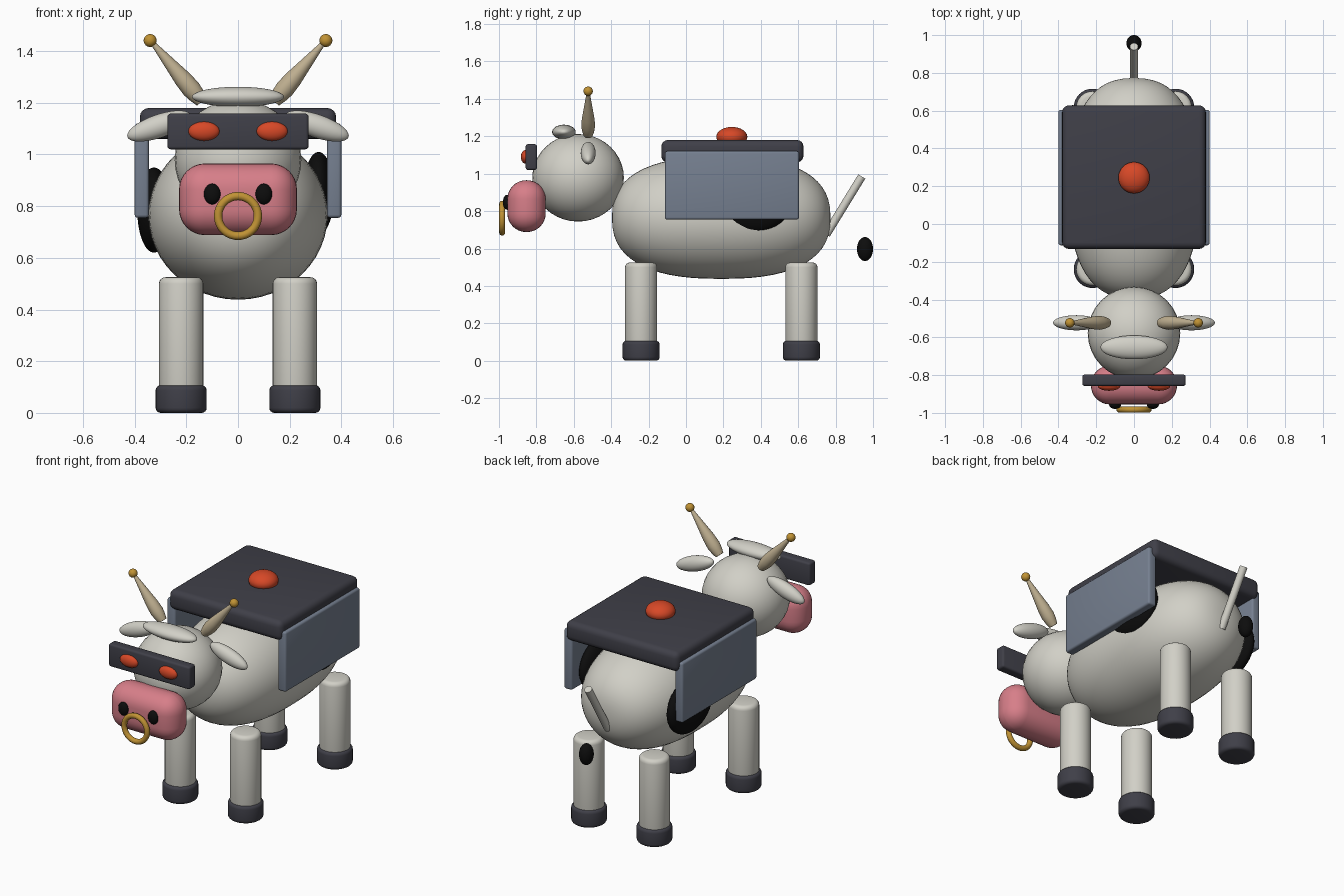
import bpy, bmesh, math
from mathutils import Vector, Matrix

if "Cube" in bpy.data.objects:
    bpy.data.objects.remove(bpy.data.objects["Cube"])


def material(name, rgb):
    m = bpy.data.materials.new(name)
    m.diffuse_color = (*rgb, 1)
    m.use_nodes = True
    m.node_tree.nodes["Principled BSDF"].inputs["Base Color"].default_value = m.diffuse_color
    return m


HIDE = material("hide white", (0.64, 0.63, 0.57))
BLACK = material("black", (0.004, 0.004, 0.004))
PINK = material("pink", (0.68, 0.21, 0.25))
DARK = material("dark grey", (0.05, 0.05, 0.065))
SLATE = material("slate blue", (0.18, 0.215, 0.28))
ORANGE = material("orange red", (0.68, 0.065, 0.02))
GOLD = material("gold", (0.53, 0.29, 0.035))
HORN = material("horn tan", (0.52, 0.43, 0.28))


def finish(bm, name, mat):
    bmesh.ops.recalc_face_normals(bm, faces=bm.faces)
    me = bpy.data.meshes.new(name)
    bm.to_mesh(me)
    bm.free()
    me.materials.append(mat)
    ob = bpy.data.objects.new(name, me)
    bpy.context.collection.objects.link(ob)
    bpy.ops.object.select_all(action='DESELECT')
    ob.select_set(True)
    bpy.context.view_layer.objects.active = ob
    bpy.ops.object.shade_smooth_by_angle(angle=math.radians(40))
    return ob


def ellipsoid(name, loc, radii, mat, tilt=0):
    bm = bmesh.new()
    bmesh.ops.create_uvsphere(bm, u_segments=32, v_segments=20, radius=1)
    m = (Matrix.Translation(loc) @ Matrix.Rotation(tilt, 4, 'Y')
         @ Matrix.Diagonal((*radii, 1)))
    bmesh.ops.transform(bm, matrix=m, verts=bm.verts)
    return finish(bm, name, mat)


def rounded_box(name, lo, hi, bevel, mat, segments=3):
    bm = bmesh.new()
    bmesh.ops.create_cube(bm, size=1)
    lo, hi = Vector(lo), Vector(hi)
    for v in bm.verts:
        v.co = Vector([(lo[i] + hi[i]) / 2 + v.co[i] * (hi[i] - lo[i]) for i in range(3)])
    bmesh.ops.bevel(bm, geom=bm.edges[:], offset=bevel, segments=segments,
                    profile=0.5, affect='EDGES')
    return finish(bm, name, mat)


def lathe(name, profile, start, end, mat, scale=(1, 1), n=32):
    """Spin (distance along axis 0..1, radius) points about the line start-end."""
    start, end = Vector(start), Vector(end)
    axis = end - start
    rot = axis.to_track_quat('Z', 'Y').to_matrix()
    bm = bmesh.new()
    rings = []
    for t, r in profile:
        rings.append([bm.verts.new(start + axis * t + rot @ Vector(
            (r * scale[0] * math.cos(a), r * scale[1] * math.sin(a), 0)))
            for a in (2 * math.pi * k / n for k in range(n))])
    for a, b in zip(rings, rings[1:]):
        for k in range(n):
            bm.faces.new((a[k], a[(k + 1) % n], b[(k + 1) % n], b[k]))
    bm.faces.new(rings[0])
    bm.faces.new(rings[-1])
    return finish(bm, name, mat)


def post(name, x, y, z0, z1, r, bevel, mat):
    """Upright cylinder with rounded rims."""
    h = z1 - z0
    steps = [math.pi / 2 * k / 4 for k in range(5)]
    low = [(bevel * (1 - math.sin(a)) / h, r - bevel * (1 - math.cos(a))) for a in steps]
    low.reverse()
    low = [(bevel * (1 - math.cos(a)) / h, r - bevel * (1 - math.sin(a))) for a in steps]
    prof = low + [(1 - t, q) for t, q in reversed(low)]
    return lathe(name, prof, (x, y, z0), (x, y, z1), mat)


def torus(name, loc, major, minor, mat, n=40, m=12):
    """Ring standing in the xz plane."""
    bm = bmesh.new()
    vs = []
    for i in range(n):
        a = 2 * math.pi * i / n
        for j in range(m):
            b = 2 * math.pi * j / m
            r = major + minor * math.cos(b)
            vs.append(bm.verts.new((loc[0] + r * math.cos(a), loc[1] + minor * math.sin(b),
                                    loc[2] + r * math.sin(a))))
    for i in range(n):
        for j in range(m):
            i2, j2 = (i + 1) % n, (j + 1) % m
            bm.faces.new((vs[i * m + j], vs[i2 * m + j], vs[i2 * m + j2], vs[i * m + j2]))
    return finish(bm, name, mat)


# barrel body with super-elliptic ends
prof = []
for k in range(33):
    s = -math.cos(math.pi * k / 32) * 0.9995
    prof.append(((s + 1) / 2, (1 - abs(s) ** 2.5) ** 0.4))
lathe("body", prof, (0, -0.395, 0.765), (0, 0.772, 0.765), HIDE, (0.347, 0.327), 48)

# coat patches
ellipsoid("right_patch", (0.312, 0.365, 0.85), (0.06, 0.2, 0.16), BLACK)
ellipsoid("left_patch", (-0.325, 0.43, 0.785), (0.065, 0.2, 0.165), BLACK)

# legs and hooves
for side, x in (("left", -0.22), ("right", 0.22)):
    for end, y in (("front", -0.24), ("rear", 0.617)):
        post(f"{end}_{side}_leg", x, y, 0.06, 0.525, 0.086, 0.025, HIDE)
        post(f"{end}_{side}_hoof", x, y, 0.0, 0.107, 0.099, 0.02, DARK)

# tail and floating tuft
lathe("tail", [(0, 0.022), (1, 0.022)], (0, 0.75, 0.675), (0, 0.94, 0.985), HIDE, n=20)
ellipsoid("tail_tuft", (0, 0.957, 0.597), (0.04, 0.043, 0.064), BLACK)

# back armour: lid, side panels, beacon
rounded_box("back_lid", (-0.38, -0.132, 1.06), (0.38, 0.628, 1.18), 0.035, DARK, 4)
for side, s in (("left", -1), ("right", 1)):
    xs = sorted((s * 0.345, s * 0.4))
    rounded_box(f"{side}_panel", (xs[0], -0.113, 0.755), (xs[1], 0.604, 1.12), 0.012, SLATE)
ellipsoid("beacon", (0, 0.245, 1.197), (0.083, 0.083, 0.053), ORANGE)

# head
ellipsoid("head", (0, -0.577, 0.978), (0.245, 0.245, 0.234), HIDE)
ellipsoid("forelock", (0, -0.653, 1.223), (0.178, 0.063, 0.039), HIDE)
rounded_box("muzzle", (-0.228, -0.955, 0.688), (0.228, -0.75, 0.965), 0.1, PINK, 8)
torus("nose_ring", (0, -0.983, 0.762), 0.077, 0.016, GOLD)
rounded_box("visor", (-0.273, -0.857, 1.02), (0.273, -0.797, 1.158), 0.012, DARK)

# paired face parts
for side, s in (("left", -1), ("right", 1)):
    ellipsoid(f"{side}_eye", (s * 0.132, -0.857, 1.09), (0.06, 0.026, 0.037), ORANGE)
    ellipsoid(f"{side}_nostril", (s * 0.1, -0.957, 0.847), (0.032, 0.022, 0.04), BLACK)
    ellipsoid(f"{side}_ear", (s * 0.305, -0.523, 1.11), (0.13, 0.04, 0.045), HIDE,
              s * math.radians(19))
    lathe(f"{side}_horn", [(0, 0.024), (0.1, 0.032), (0.22, 0.037), (0.4, 0.034),
                           (0.6, 0.026), (0.8, 0.018), (1, 0.01)],
          (s * 0.14, -0.523, 1.205), (s * 0.325, -0.523, 1.425), HORN, n=24)
    ellipsoid(f"{side}_horn_tip", (s * 0.34, -0.523, 1.441), (0.025,) * 3, GOLD)
